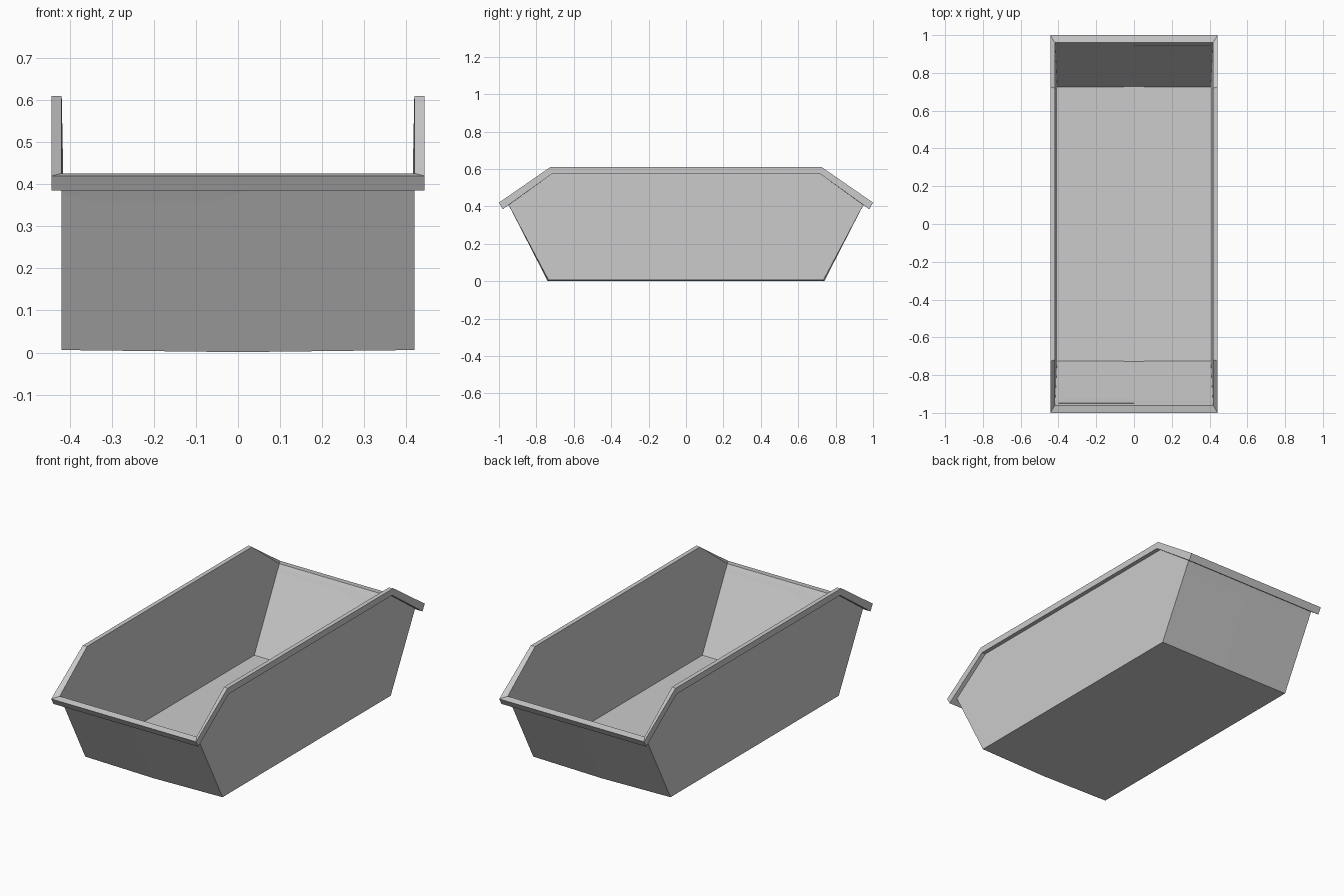
import bpy, bmesh

if "Cube" in bpy.data.objects:
    bpy.data.objects.remove(bpy.data.objects["Cube"])

# Rings from the outer base, up over the rim and down to the inner floor:
# half width, end y, end z, kink y, kink z, bow of the end edge
rings = [
    (0.42, 0.735, 0.006, 0.700, 0.006, 0.005),   # outer base
    (0.42, 0.948, 0.407, 0.715, 0.575, 0.0),     # wall under the rim
    (0.443, 0.980, 0.385, 0.715, 0.575, 0.0),    # rim underside edge
    (0.443, 1.000, 0.420, 0.725, 0.610, 0.0),    # rim top outer edge
    (0.419, 0.960, 0.426, 0.720, 0.610, 0.0),    # rim top inner edge
    (0.407, 0.724, 0.013, 0.700, 0.013, 0.003),  # inner floor
]

bm = bmesh.new()


def make_ring(x, y, z, ky, kz, bow):
    """Ten points, counter-clockwise, starting at the middle of the front."""
    half = [(0, -y - bow, z - bow), (x, -y, z), (x, -ky, kz),
            (x, ky, kz), (x, y, z)]
    pts = half + [(-px, -py, pz) for px, py, pz in half]
    return [bm.verts.new(p) for p in pts]


loops = [make_ring(*r) for r in rings]

# Walls and rim
for a, b in zip(loops, loops[1:]):
    for i in range(10):
        j = (i + 1) % 10
        bm.faces.new((a[i], a[j], b[j], b[i]))

# Base and floor, each creased along the middle
for ring in (loops[0], loops[-1]):
    bm.faces.new(ring[0:6])
    bm.faces.new(ring[5:10] + ring[0:1])

bmesh.ops.recalc_face_normals(bm, faces=bm.faces)
mesh = bpy.data.meshes.new("open_container")
bm.to_mesh(mesh)
bm.free()
obj = bpy.data.objects.new("open_container", mesh)
bpy.context.collection.objects.link(obj)
